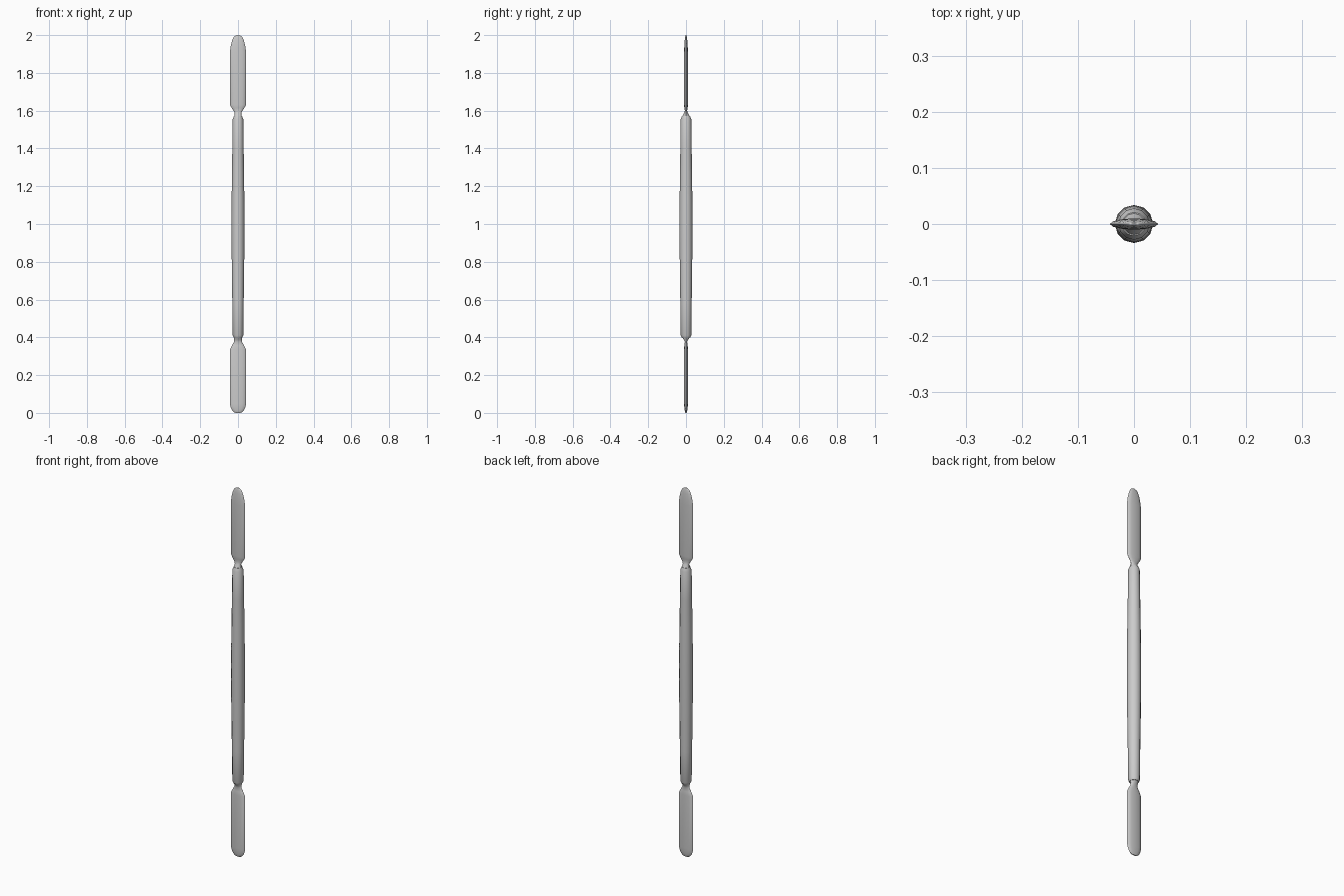
import bpy, bmesh, math

if "Cube" in bpy.data.objects:
    bpy.data.objects.remove(bpy.data.objects["Cube"])

SIDES = 12


def loft(name, rows, cap_start=False, cap_end=False):
    """Skin oval rings given as (z, half width x, half depth y)."""
    bm = bmesh.new()
    rings = []
    for z, w, d in rows:
        rings.append([bm.verts.new((w * math.cos(2 * math.pi * i / SIDES),
                                    d * math.sin(2 * math.pi * i / SIDES), z))
                      for i in range(SIDES)])
    for a, b in zip(rings, rings[1:]):
        for i in range(SIDES):
            j = (i + 1) % SIDES
            bm.faces.new((a[i], a[j], b[j], b[i]))
    if cap_start:
        bm.faces.new(rings[0])
    if cap_end:
        bm.faces.new(rings[-1])
    bmesh.ops.recalc_face_normals(bm, faces=bm.faces)
    me = bpy.data.meshes.new(name)
    bm.to_mesh(me)
    bm.free()
    ob = bpy.data.objects.new(name, me)
    bpy.context.collection.objects.link(ob)
    bpy.ops.object.select_all(action='DESELECT')
    ob.select_set(True)
    bpy.context.view_layer.objects.active = ob
    bpy.ops.object.shade_smooth_by_angle(angle=math.radians(35))
    return ob


# Handle: slim grip swelling gently in the middle, chamfered ends
handle_profile = [(0.400, 0.023), (0.411, 0.028), (0.58, 0.030), (0.71, 0.032),
                  (0.85, 0.0335), (1.00, 0.034), (1.14, 0.0335), (1.27, 0.032),
                  (1.40, 0.030), (1.555, 0.028), (1.572, 0.021)]
loft("handle", [(z, r, r) for z, r in handle_profile], True, True)

# Upper blade with its flattened neck and long rounded tip
loft("upper_blade", [
    (1.570, 0.020, 0.020), (1.588, 0.018, 0.010), (1.600, 0.024, 0.006),
    (1.615, 0.034, 0.009), (1.632, 0.043, 0.010), (1.91, 0.043, 0.010),
    (1.945, 0.038, 0.009), (1.972, 0.031, 0.007), (1.990, 0.022, 0.005),
    (1.997, 0.014, 0.003), (2.000, 0.006, 0.002)], True, True)

# Lower blade with its neck and blunter tip
loft("lower_blade", [
    (0.000, 0.012, 0.003), (0.004, 0.022, 0.005), (0.015, 0.032, 0.007),
    (0.030, 0.039, 0.009), (0.048, 0.043, 0.010), (0.335, 0.043, 0.010),
    (0.357, 0.032, 0.009), (0.376, 0.021, 0.006), (0.388, 0.020, 0.012),
    (0.403, 0.021, 0.022)], True, True)
